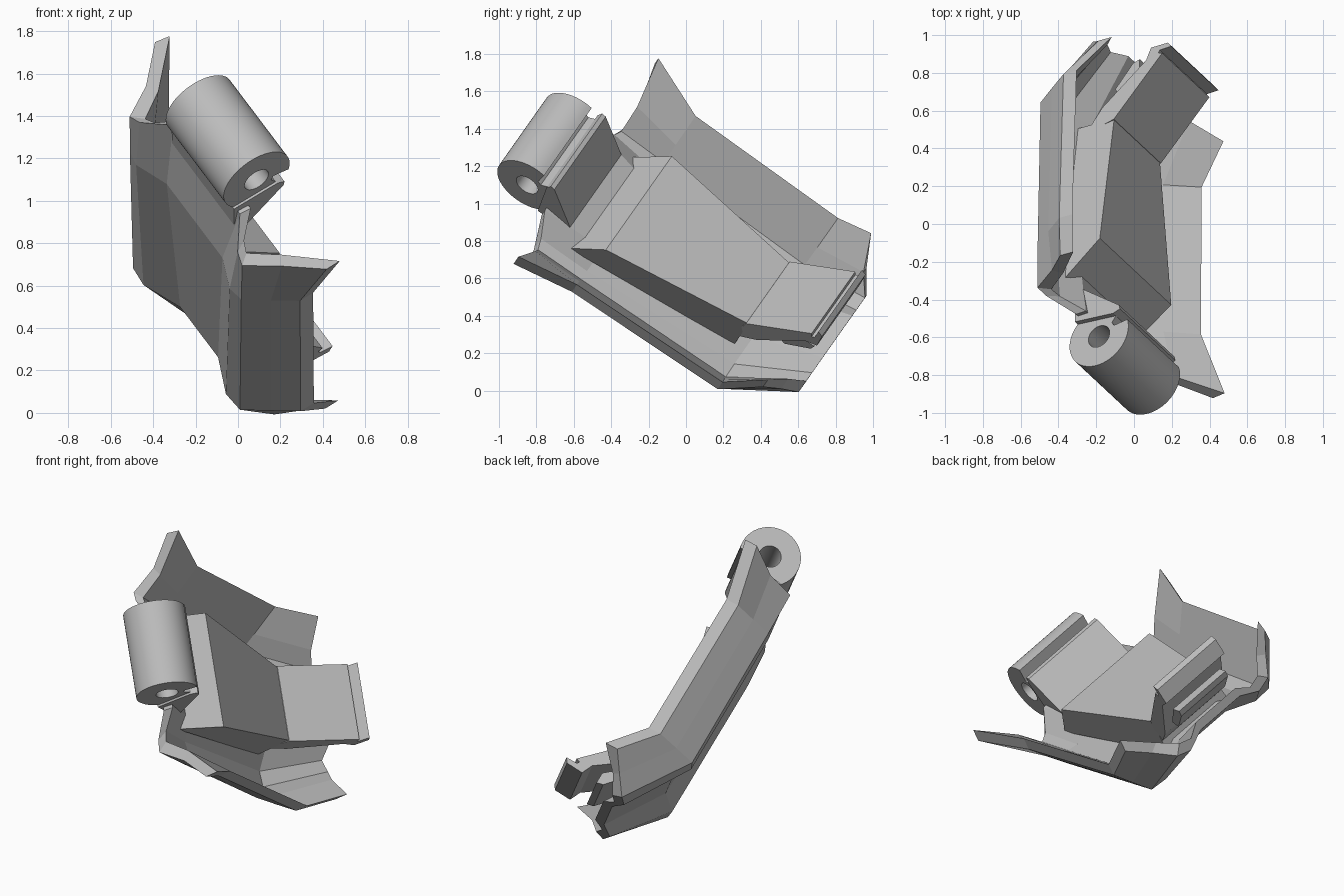
import bpy, bmesh, math
from mathutils import Vector

if "Cube" in bpy.data.objects:
    bpy.data.objects.remove(bpy.data.objects["Cube"])

# Tilted frame of the part: across, along, and out of the tray
ACROSS = Vector((-0.525, 0.49, 0.695)).normalized()
OUT = Vector((0.852, 0.294, 0.436)).normalized()
ALONG = ACROSS.cross(OUT).normalized()
MID = 0.57

grey = bpy.data.materials.new("plain grey")
grey.use_nodes = True
grey.diffuse_color = (0.5, 0.5, 0.5, 1)
grey.node_tree.nodes["Principled BSDF"].inputs["Base Color"].default_value = (0.5, 0.5, 0.5, 1)


def place(h, l, n):
    return ACROSS * (h + MID) + ALONG * l + OUT * n


def make(name, points, faces):
    mesh = bpy.data.meshes.new(name)
    mesh.from_pydata([place(*p) for p in points], [], faces)
    bm = bmesh.new()
    bm.from_mesh(mesh)
    bmesh.ops.recalc_face_normals(bm, faces=bm.faces)
    bm.to_mesh(mesh)
    bm.free()
    mesh.materials.append(grey)
    obj = bpy.data.objects.new(name, mesh)
    bpy.context.collection.objects.link(obj)
    return obj


def loft(name, loops):
    """Closed solid through equal loops of points."""
    k = len(loops[0])
    pts = [p for loop in loops for p in loop]
    faces = [(r * k + i, r * k + (i + 1) % k, (r + 1) * k + (i + 1) % k, (r + 1) * k + i)
             for r in range(len(loops) - 1) for i in range(k)]
    # end caps; a loop with an inner skin is capped strip by strip
    for base in (0, len(pts) - k):
        if k > 12:
            faces += [(base + i, base + i + 1, base + k - 2 - i, base + k - 1 - i)
                      for i in range(k // 2 - 1)]
        else:
            faces.append(tuple(range(base, base + k)))
    return make(name, pts, faces)


def prism(name, profile, half):
    return loft(name, [[(s * half, l, n) for l, n in profile] for s in (-1, 1)])


# Tray shell: outer half sections from rim to floor, mirrored, plus an inner skin
stations = [
    [(0.77, -1.14, 0.38), (0.61, -1.085, 0.23), (0.505, -1.08, 0.075), (0.44, -1.1, 0.09), (0.3, -1.17, 0.19)],
    [(0.655, -0.8, 0.3), (0.58, -0.8, 0.185), (0.5, -0.8, 0.07), (0.42, -0.8, 0.055), (0.25, -0.8, 0.12)],
    [(0.637, 0.137, 0.305), (0.56, 0.135, 0.185), (0.48, 0.133, 0.065), (0.37, 0.13, 0.055), (0.17, 0.13, 0.135)],
    [(0.57, 0.33, 0.48), (0.465, 0.415, 0.4), (0.37, 0.5, 0.32), (0.28, 0.5, 0.29), (0.16, 0.5, 0.35)],
]
inset = [(0.007, 0.077), (0.055, 0.035), (0.05, 0.055), (0.04, 0.06), (0, 0.06)]


def mirrored(half):
    return [(-h, l, n) for h, l, n in half] + half[::-1]


def section(outer):
    inner = [(h - dh, l, n + dn) for (h, l, n), (dh, dn) in zip(outer, inset)]
    return mirrored(outer) + mirrored(inner)[::-1]


loft("tray_shell", [section(s) for s in stations])


# Raised pad with a sloping front
def pad_loop(n, front, front_half, back_half):
    return [(-front_half, front, n), (front_half, front, n),
            (back_half, 0.07, n), (-back_half, 0.07, n)]


loft("raised_pad", [pad_loop(0.15, -0.95, 0.35, 0.25), pad_loop(0.37, -0.78, 0.36, 0.23)])

# Latch arm with hooked lip
prism("latch_arm", [(0.03, 0.2), (0.06, 0.372), (0.38, 0.67), (0.39, 0.645), (0.405, 0.655),
                    (0.405, 0.725), (0.435, 0.705), (0.44, 0.6), (0.37, 0.57), (0.16, 0.3)], 0.238)
prism("latch_strap", [(0.24, 0.37), (0.36, 0.5), (0.43, 0.5), (0.42, 0.46), (0.29, 0.35)], 0.19)

# Hinge barrel: bored cylinder with a slot along it
STEPS, CL, CN = 48, -1.325, 0.304
verts, faces = [], []
for i in range(STEPS):
    a = 2 * math.pi * i / STEPS
    outer = 0.1 if 45 < math.degrees(a) < 72 else 0.183
    for s in (-1, 1):
        for r in (outer, 0.066):
            verts.append((s * 0.26 - 0.008, CL + r * math.cos(a), CN + r * math.sin(a)))
for i in range(STEPS):
    p, q = 4 * i, 4 * ((i + 1) % STEPS)
    for a, b in ((0, 2), (2, 3), (3, 1), (1, 0)):
        faces.append((p + a, p + b, q + b, q + a))
barrel = make("hinge_barrel", verts, faces)
bpy.context.view_layer.objects.active = barrel
barrel.select_set(True)
bpy.ops.object.shade_smooth_by_angle(angle=math.radians(30))

# Wedge joining barrel to tray
prism("hinge_wedge", [(-1.23, 0.41), (-1.215, 0.45), (-1.19, 0.445), (-1.0, 0.21),
                      (-1.0, 0.17), (-1.2, 0.17)], 0.28)
